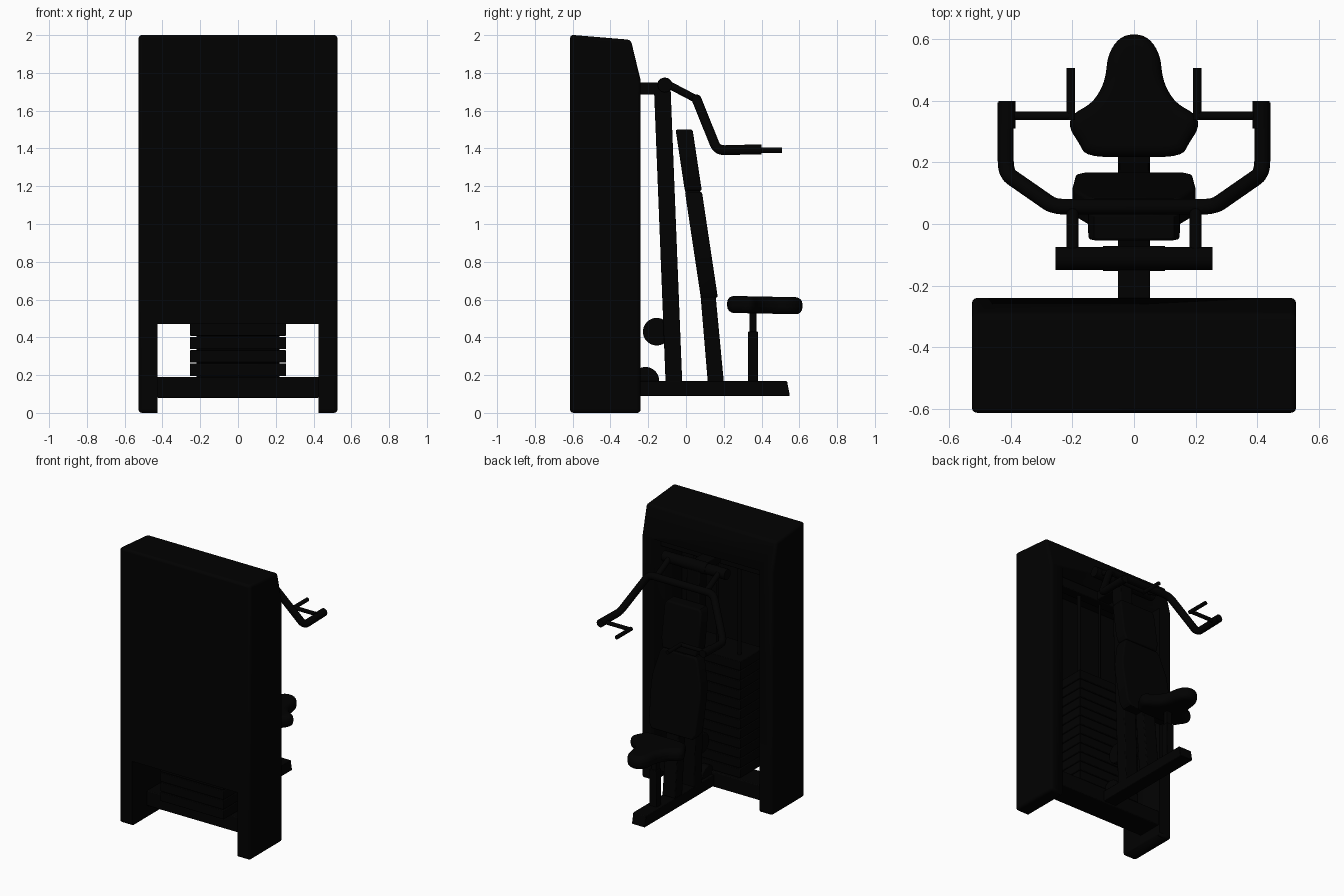
import bpy, bmesh, math
from mathutils import Vector

if "Cube" in bpy.data.objects:
    bpy.data.objects.remove(bpy.data.objects["Cube"], do_unlink=True)

black = bpy.data.materials.new("matte black")
black.use_nodes = True
COLOR = (0.0003, 0.0003, 0.0003, 1)
black.diffuse_color = COLOR
black.node_tree.nodes["Principled BSDF"].inputs["Base Color"].default_value = COLOR


def finish(ob, bevel=0, segments=2, limit=30):
    """Give the part its material, rounded edges and smooth shading."""
    ob.data.materials.append(black)
    if bevel:
        mod = ob.modifiers.new("Bevel", "BEVEL")
        mod.width, mod.segments = bevel, segments
        mod.limit_method, mod.angle_limit = "ANGLE", math.radians(limit)
    bpy.ops.object.select_all(action="DESELECT")
    ob.select_set(True)
    bpy.context.view_layer.objects.active = ob
    if ob.type == "MESH":
        bpy.ops.object.shade_smooth_by_angle(angle=math.radians(40))
    return ob


def prism(name, outline, place, lo, hi, **kw):
    """Extrude a flat outline from lo to hi; place maps (a, b, depth) to 3D."""
    bm = bmesh.new()
    ends = [[bm.verts.new(place(a, b, d)) for a, b in outline] for d in (lo, hi)]
    n = len(outline)
    for ring in ends:
        bm.faces.new(ring)
    for i in range(n):
        j = (i + 1) % n
        bm.faces.new((ends[0][i], ends[0][j], ends[1][j], ends[1][i]))
    bmesh.ops.recalc_face_normals(bm, faces=bm.faces)
    me = bpy.data.meshes.new(name)
    bm.to_mesh(me)
    bm.free()
    ob = bpy.data.objects.new(name, me)
    bpy.context.collection.objects.link(ob)
    return finish(ob, **kw)


def side_profile(a, b, d):
    return (d, a, b)


def box(name, x, y, z, **kw):
    outline = [(y[0], z[0]), (y[1], z[0]), (y[1], z[1]), (y[0], z[1])]
    return prism(name, outline, side_profile, x[0], x[1], **kw)


def mirrored(half):
    return half + [(-x, b) for x, b in reversed(half) if x > 0]


def rounded(outline):
    """Cut every corner of a closed outline twice for a smooth curve."""
    for _ in range(2):
        pts = [Vector(p) for p in outline]
        outline = []
        for p, q in zip(pts, pts[1:] + pts[:1]):
            outline += [p.lerp(q, .25), p.lerp(q, .75)]
    return outline


def tube(name, points, radius, fillet=0.04):
    """Round tube along a path with rounded bends."""
    pts = [Vector(p) for p in points]
    path = [pts[0]]
    for prev, p, nxt in zip(pts, pts[1:], pts[2:]):
        a = p + (prev - p).normalized() * fillet
        b = p + (nxt - p).normalized() * fillet
        for k in range(6):
            t = k / 5
            path.append(a * (1 - t) ** 2 + p * 2 * t * (1 - t) + b * t ** 2)
    path.append(pts[-1])
    cu = bpy.data.curves.new(name, "CURVE")
    cu.dimensions = "3D"
    cu.bevel_depth, cu.bevel_resolution, cu.use_fill_caps = radius, 4, True
    spline = cu.splines.new("POLY")
    spline.points.add(len(path) - 1)
    for sp, p in zip(spline.points, path):
        sp.co = (*p, 1)
    spline.use_smooth = True
    ob = bpy.data.objects.new(name, cu)
    bpy.context.collection.objects.link(ob)
    return finish(ob)


def disc(name, y, z, radius, half):
    bpy.ops.mesh.primitive_cylinder_add(vertices=40, radius=radius, depth=half * 2,
                                        location=(0, y, z), rotation=(0, math.pi / 2, 0))
    ob = bpy.context.object
    ob.name = name
    return finish(ob, bevel=0.006)


# Housing: shell open at the rear, with a low opening between its legs
housing = prism("housing", [(-.614, 0), (-.24, 0), (-.24, 1.76), (-.292, 1.975), (-.614, 2.002)],
                side_profile, -.527, .527, bevel=.018, segments=3)
cutter = prism("housing_cutter",
               [(-.56, 1.76), (.1, 1.76), (.1, -.1), (-1, -.1), (-1, .47), (-.56, .47)],
               side_profile, -.425, .425)
cutter.hide_render = True
cutter.hide_set(True)
cut = housing.modifiers.new("Hollow", "BOOLEAN")
cut.operation, cut.object, cut.solver = "DIFFERENCE", cutter, "EXACT"

# Weight stack with narrow core, guide rods and crossbars
box("lower_crossbar", (-.43, .43), (-.44, -.25), (.08, .19), bevel=.006)
box("upper_crossbar", (-.43, .43), (-.40, -.32), (1.68, 1.75), bevel=.006)
box("stack_core", (-.22, .22), (-.5, -.28), (.185, 1.02))
for i in range(12):
    z = .195 + i * .071
    box(f"weight_plate_{i + 1}", (-.255, .255), (-.53, -.26), (z, z + .066), bevel=.004)
for s, side in ((1, "left"), (-1, "right")):
    tube(f"{side}_guide_rod", [(s * .18, -.36, .2), (s * .18, -.36, 1.72)], .014)
tube("stack_cable", [(0, -.36, 1.0), (0, -.36, 1.72)], .008)

# Frame: base beam, mast and top link
prism("base_beam", [(-.345, .09), (.55, .09), (.535, .168), (-.345, .168)],
      side_profile, -.052, .052, bevel=.004)
prism("mast", [(-.108, .16), (-.02, .16), (-.082, 1.73), (-.17, 1.73)],
      side_profile, -.052, .052, bevel=.006)
box("top_link", (-.052, .052), (-.40, -.12), (1.685, 1.75), bevel=.006)
disc("upper_pulley", -.155, .43, .073, .03)
disc("lower_pulley", -.215, .17, .073, .03)
prism("back_support", [(-.049, 1.48), (.03, 1.48), (.157, .62), (.2, .165), (.115, .165), (.077, .62)],
      side_profile, -.052, .052, bevel=.006)


# Back and head pads, leaning with the support
def leaning(x, z, d):
    return (x, -.01 + .15 * (1.5 - z) + d, z)


head = mirrored([(0, 1.5), (.13, 1.5), (.148, 1.475), (.15, 1.24), (.135, 1.175), (0, 1.175)])
prism("head_pad", head, leaning, -.045, .045, bevel=.01, segments=3, limit=60)
back = mirrored([(0, 1.17), (.135, 1.17), (.155, 1.14), (.195, .98), (.2, .9),
                 (.19, .65), (.165, .61), (0, .61)])
prism("back_pad", back, leaning, -.045, .045, bevel=.01, segments=3, limit=60)

# Seat on a telescoping post
seat = mirrored([(0, .218), (.155, .218), (.18, .265), (.21, .31), (.205, .355),
                 (.14, .39), (.108, .435), (.092, .48), (.085, .55), (.05, .605), (0, .62)])
prism("seat", rounded(seat), lambda x, y, d: (x, y, d - (y - .2) * .02), .53, .62,
      bevel=.035, segments=4, limit=60)
box("seat_post", (-.022, .022), (.335, .372), (.16, .56), bevel=.004)
box("seat_sleeve", (-.03, .03), (.328, .382), (.16, .43), bevel=.004)

# Press arms: pivot sleeve, links, swept bar and handles
tube("pivot_sleeve", [(-.255, -.112, 1.735), (.255, -.112, 1.735)], .038)
tube("pivot_collar", [(-.1, -.112, 1.735), (.1, -.112, 1.735)], .041)
bar = [(.417, .395, 1.395), (.417, .165, 1.39), (.26, .056, 1.66)]
tube("press_bar", bar + [(-x, y, z) for x, y, z in reversed(bar)], .026)
for s, side in ((1, "left"), (-1, "right")):
    tube(f"{side}_arm_link", [(s * .2, -.112, 1.748), (s * .2, .056, 1.66)], .02)
    tube(f"{side}_arm_grip", [(s * .413, .31, 1.395), (s * .413, .4, 1.395)], .027)
    tube(f"{side}_handle", [(s * .413, .352, 1.39), (s * .205, .352, 1.39)], .014)
    tube(f"{side}_hand_grip", [(s * .205, .338, 1.39), (s * .205, .507, 1.39)], .014)
